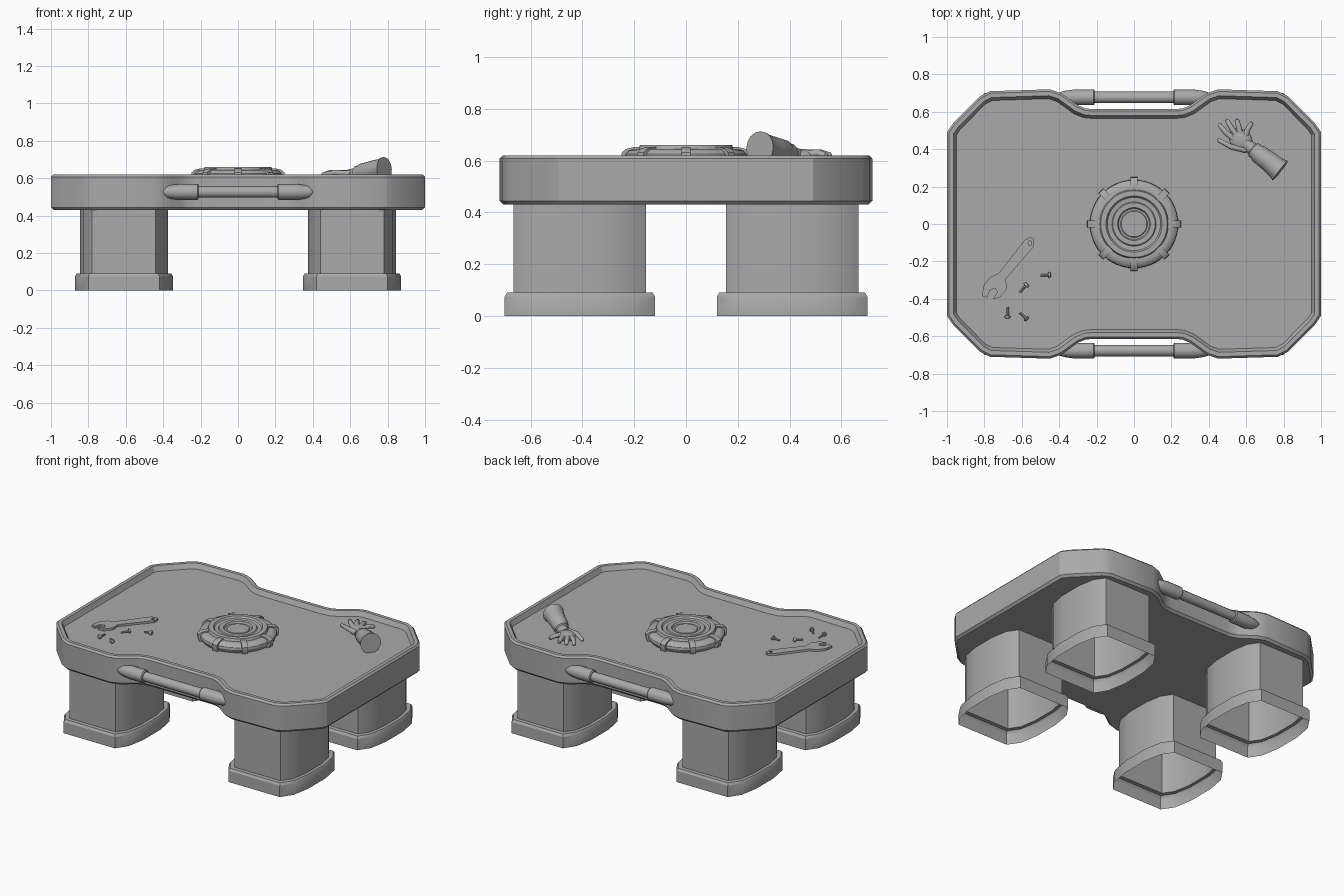
import bpy, bmesh, math
from mathutils import Vector, Matrix

cube = bpy.data.objects.get("Cube")
if cube:
    bpy.data.objects.remove(cube, do_unlink=True)

GREY = (0.4, 0.4, 0.4, 1)
grey = bpy.data.materials.new("plain grey")
grey.use_nodes = True
grey.diffuse_color = GREY
grey.node_tree.nodes["Principled BSDF"].inputs["Base Color"].default_value = GREY
FLOOR = 0.588


def finish(ob, angle=30):
    ob.data.materials.clear()
    ob.data.materials.append(grey)
    bpy.ops.object.select_all(action='DESELECT')
    ob.select_set(True)
    bpy.context.view_layer.objects.active = ob
    if ob.type == 'CURVE':
        bpy.ops.object.convert(target='MESH')
        ob = bpy.context.object
    bpy.ops.object.shade_smooth_by_angle(angle=math.radians(angle))


def from_bmesh(name, bm, angle=30):
    me = bpy.data.meshes.new(name)
    bm.to_mesh(me)
    bm.free()
    ob = bpy.data.objects.new(name, me)
    bpy.context.collection.objects.link(ob)
    finish(ob, angle)


def loft(name, rings, capped=True):
    """Join closed rings of equal point count into one surface."""
    bm = bmesh.new()
    loops = [[bm.verts.new(p) for p in ring] for ring in rings]
    n = len(loops[0])
    for a, b in zip(loops, loops[1:]):
        for i in range(n):
            j = (i + 1) % n
            bm.faces.new((a[i], a[j], b[j], b[i]))
    if capped:
        bm.faces.new(loops[0][::-1])
        bm.faces.new(loops[-1])
        bmesh.ops.recalc_face_normals(bm, faces=bm.faces)
    from_bmesh(name, bm)


def tube(name, points, sides=4):
    """Round tube through (position, radius) pairs."""
    cu = bpy.data.curves.new(name, 'CURVE')
    cu.dimensions = '3D'
    cu.bevel_depth = 1
    cu.bevel_resolution = sides
    cu.use_fill_caps = True
    sp = cu.splines.new('POLY')
    sp.points.add(len(points) - 1)
    for p, (co, r) in zip(sp.points, points):
        p.co = (*co, 1)
        p.radius = r
    ob = bpy.data.objects.new(name, cu)
    bpy.context.collection.objects.link(ob)
    finish(ob, 40)


def mirrored(quarter):
    """Complete a counter-clockwise outline from its +x +y quarter."""
    half = quarter + [(-x, y) for x, y in reversed(quarter)]
    return half + [(-x, -y) for x, y in half]


def inset(points, d):
    """Move every edge of a counter-clockwise outline inward by d."""
    pts = [Vector(p) for p in points]
    out = []
    for i, p in enumerate(pts):
        e1 = (p - pts[i - 1]).normalized()
        e2 = (pts[(i + 1) % len(pts)] - p).normalized()
        n1, n2 = Vector((-e1.y, e1.x)), Vector((-e2.y, e2.x))
        out.append(p + (n1 + n2) * d / (1 + n1.dot(n2)))
    return out


# Table top: chamfered corners, a notch at each handle, a raised rim
outline = mirrored([(1, 0.49), (0.97, 0.535), (0.825, 0.682), (0.77, 0.71), (0.45, 0.72),
                    (0.39, 0.7), (0.35, 0.672), (0.3, 0.635), (0.26, 0.618), (0.22, 0.614)])
layers = [(0.014, 0.43), (0, 0.445), (0, 0.608), (0.011, 0.62), (0.034, 0.62), (0.05, FLOOR)]
loft("table_top", [[(p.x, p.y, z) for p in inset(outline, d)] for d, z in layers])

# Legs: open shells, each standing in a wider foot
leg_plan = mirrored([(0.235, 0.08), (0.215, 0.19), (0.17, 0.256)])
leg_rings = [(1.115, 1.135, 0), (1.115, 1.135, 0.075), (1.08, 1.1, 0.09), (1, 1, 0.091), (1, 1, 0.435)]
for cx, side in ((0.61, "left"), (-0.61, "right")):
    for cy, end in ((-0.41, "front"), (0.41, "back")):
        loft(f"{end}_{side}_leg", [[(cx + x * sx, cy + y * sy, z) for x, y in leg_plan]
                                   for sx, sy, z in leg_rings], False)

# Handles: a bar held between two tapered sleeves
for sy, end in ((-1, "front"), (1, "back")):
    def at(x):
        return (x, sy * 0.677, 0.527)
    tube(f"{end}_handle_bar", [(at(-0.23), 0.031), (at(0.23), 0.031)])
    for sx, side in ((1, "left"), (-1, "right")):
        tube(f"{end}_{side}_handle_sleeve",
             [(at(sx * x), r) for x, r in ((0.21, 0.036), (0.216, 0.042), (0.32, 0.042),
                                           (0.37, 0.035), (0.41, 0.023), (0.425, 0.006))])

# Round hub in the middle of the table
hub = [(0.222, FLOOR - 0.005), (0.236, 0.612), (0.234, 0.626), (0.222, 0.639), (0.204, 0.645),
       (0.184, 0.645), (0.178, 0.66), (0.15, 0.661), (0.142, 0.65), (0.118, 0.648), (0.113, 0.654),
       (0.088, 0.654), (0.082, 0.643), (0.072, 0.643), (0.068, 0.647)]
loft("hub", [[(r * math.cos(a), r * math.sin(a), z)
              for a in (math.tau * i / 48 for i in range(48))] for r, z in hub])

# Eight clips around the hub: side profile given a small width
clip = [(0.24, FLOOR - 0.005), (0.25, 0.615), (0.248, 0.632), (0.232, 0.645), (0.205, 0.652),
        (0.18, 0.652), (0.18, FLOOR - 0.005)]
for i in range(8):
    turn = Matrix.Rotation(math.tau * i / 8, 3, 'Z')
    loft(f"hub_clip_{i + 1}", [[turn @ Vector((r, w, z)) for r, z in clip]
                               for w in (-0.018, 0.018)])

# Spanner: flat outline with a hole through its tail
cu = bpy.data.curves.new("spanner", 'CURVE')
cu.dimensions = '2D'
cu.fill_mode = 'BOTH'
cu.extrude = 0.007
spanner = [(-0.555, -0.07), (-0.535, -0.08), (-0.535, -0.12), (-0.685, -0.295), (-0.68, -0.35),
           (-0.72, -0.395), (-0.755, -0.4), (-0.73, -0.365), (-0.742, -0.345), (-0.77, -0.352),
           (-0.785, -0.395), (-0.812, -0.385), (-0.805, -0.33), (-0.77, -0.285), (-0.725, -0.265),
           (-0.585, -0.085)]
hole = [(-0.557 + 0.009 * math.cos(a), -0.102 + 0.013 * math.sin(a))
        for a in (math.tau * i / 10 for i in range(10))]
for loop in (spanner, hole):
    sp = cu.splines.new('POLY')
    sp.points.add(len(loop) - 1)
    for p, (x, y) in zip(sp.points, loop):
        p.co = (x, y, 0, 1)
    sp.use_cyclic_u = True
ob = bpy.data.objects.new("spanner", cu)
ob.location.z = FLOOR + 0.007
bpy.context.collection.objects.link(ob)
finish(ob)

# Loose screws lying on the table: head end, then tip
screws = [((-0.445, -0.272), (-0.5, -0.275)), ((-0.57, -0.32), (-0.61, -0.365)),
          ((-0.677, -0.505), (-0.674, -0.445)), ((-0.57, -0.512), (-0.61, -0.475))]
for i, (head, tip) in enumerate(screws):
    a, b = Vector((*head, FLOOR + 0.014)), Vector((*tip, FLOOR + 0.008))
    neck = a.lerp(b, 0.22)
    tube(f"screw_{i + 1}", [(a, 0.01), (a.lerp(b, 0.1), 0.015), (neck, 0.015),
                            (neck.lerp(b, 0.02), 0.007), (b, 0.006)], 2)

# Severed arm resting on the table: forearm with a cuff, palm, fingers
tube("forearm", [((0.595, 0.43, 0.618), 0.03), ((0.635, 0.4, 0.622), 0.035),
                 ((0.64, 0.396, 0.624), 0.044), ((0.655, 0.385, 0.627), 0.044),
                 ((0.665, 0.376, 0.63), 0.05), ((0.72, 0.335, 0.64), 0.054),
                 ((0.76, 0.302, 0.646), 0.058), ((0.782, 0.285, 0.648), 0.066)], 6)
bm = bmesh.new()
bmesh.ops.create_uvsphere(bm, u_segments=20, v_segments=12, radius=1)
bm.transform(Matrix.Translation((0.57, 0.45, 0.619)) @ Matrix.Rotation(math.radians(-42), 4, 'Z')
             @ Matrix.Diagonal((0.07, 0.056, 0.026, 1)))
from_bmesh("palm", bm, 60)
fingers = {"thumb": [(0.6, 0.395), (0.52, 0.412), (0.445, 0.452)],
           "first_finger": [(0.54, 0.45), (0.49, 0.49), (0.452, 0.535)],
           "second_finger": [(0.55, 0.47), (0.52, 0.515), (0.495, 0.558)],
           "third_finger": [(0.57, 0.475), (0.56, 0.52), (0.548, 0.562)],
           "little_finger": [(0.595, 0.47), (0.61, 0.51), (0.632, 0.545)]}
for name, path in fingers.items():
    (a, b, c) = [Vector((x, y, z)) for (x, y), z in zip(path, (0.624, 0.63, 0.618))]
    tube(name, [(a, 0.017), (b, 0.014), (b.lerp(c, 0.85), 0.012), (c, 0.005)])
